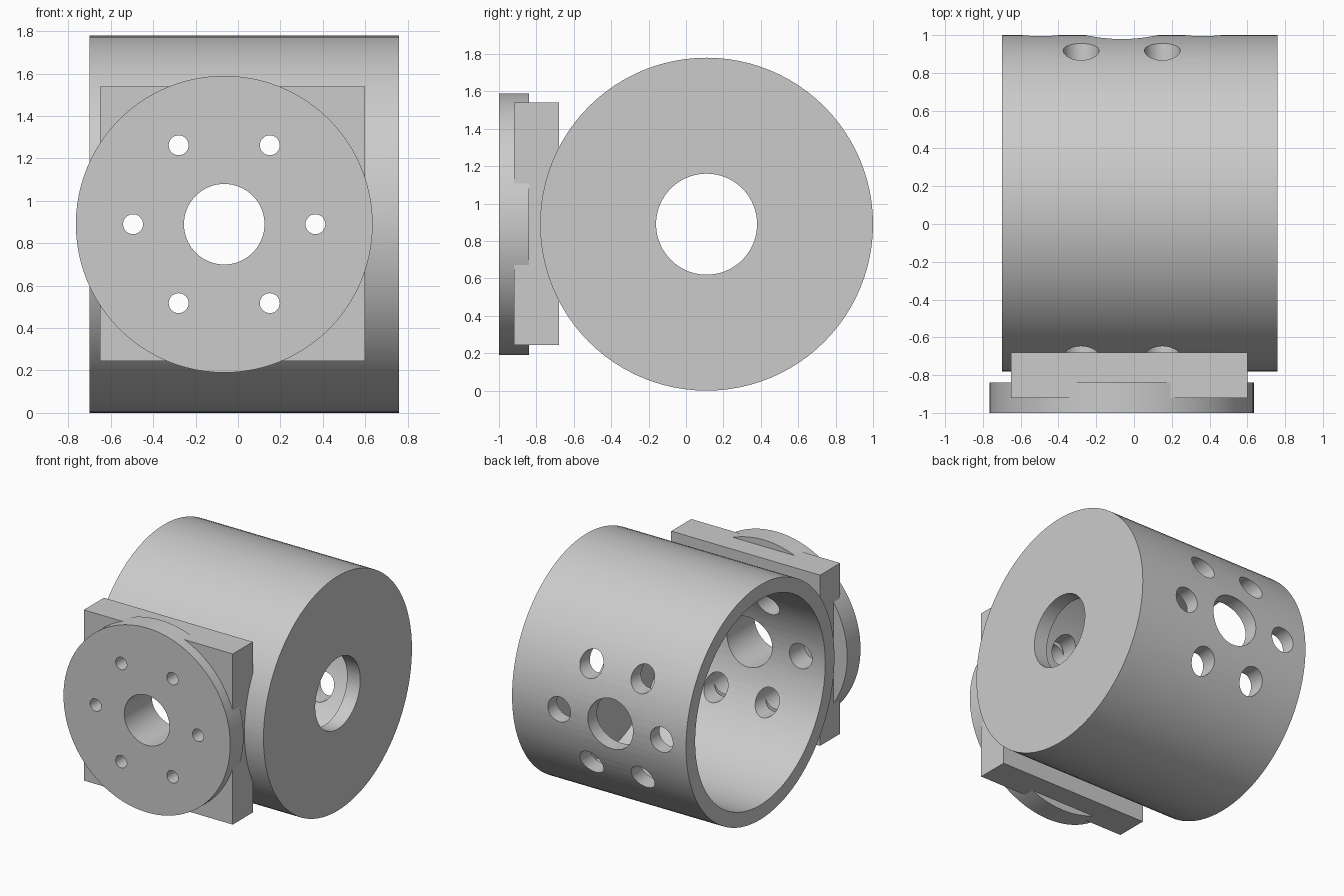
import bpy, bmesh, math
from mathutils import Matrix, Vector

if "Cube" in bpy.data.objects:
    bpy.data.objects.remove(bpy.data.objects["Cube"], do_unlink=True)

HOLE_X, AXIS_Y, AXIS_Z = -0.065, 0.11, 0.89
BOLT_CIRCLE = 0.43

# Plain grey material
grey = bpy.data.materials.new("light grey")
grey.use_nodes = True
colour = (0.6, 0.6, 0.6, 1)
grey.diffuse_color = colour
grey.node_tree.nodes["Principled BSDF"].inputs["Base Color"].default_value = colour


def make_object(name, bm):
    bmesh.ops.recalc_face_normals(bm, faces=bm.faces)
    mesh = bpy.data.meshes.new(name)
    bm.to_mesh(mesh)
    bm.free()
    mesh.materials.append(grey)
    obj = bpy.data.objects.new(name, mesh)
    bpy.context.collection.objects.link(obj)
    return obj


def add_rod(bm, x, z, radius, y0, y1, sides):
    """Solid cylinder running along y."""
    place = Matrix.Translation((x, (y0 + y1) / 2, z)) @ Matrix.Rotation(math.pi / 2, 4, "X")
    bmesh.ops.create_cone(bm, cap_ends=True, segments=sides, radius1=radius,
                          radius2=radius, depth=y1 - y0, matrix=place)


def hole_cutter(name, bolt_radius, y0, y1, centre=True):
    """Ring of six bolt holes with an optional centre bore."""
    bm = bmesh.new()
    for i in range(6):
        a = i * math.pi / 3
        add_rod(bm, HOLE_X + BOLT_CIRCLE * math.cos(a),
                AXIS_Z + BOLT_CIRCLE * math.sin(a), bolt_radius, y0, y1, 32)
    if centre:
        add_rod(bm, HOLE_X, AXIS_Z, 0.19, y0, y1, 64)
    cutter = make_object(name, bm)
    cutter.hide_render = True
    return cutter


def cut(obj, *cutters):
    bpy.ops.object.select_all(action="DESELECT")
    bpy.context.view_layer.objects.active = obj
    obj.select_set(True)
    for cutter in cutters:
        mod = obj.modifiers.new("holes", "BOOLEAN")
        mod.operation = "DIFFERENCE"
        mod.solver = "EXACT"
        mod.object = cutter
        bpy.ops.object.modifier_apply(modifier=mod.name)
    bpy.ops.object.shade_smooth_by_angle(angle=math.radians(30))


# Hollow drum: open at one end, bored wall at the other
bm = bmesh.new()
profile = [(-0.70, 0.89), (0.76, 0.89), (0.76, 0.27), (0.65, 0.27), (0.65, 0.78), (-0.70, 0.78)]
verts = [bm.verts.new((x, AXIS_Y, AXIS_Z + r)) for x, r in profile]
edges = [bm.edges.new((v, verts[(i + 1) % len(verts)])) for i, v in enumerate(verts)]
bmesh.ops.spin(bm, geom=verts + edges, cent=(0, AXIS_Y, AXIS_Z), axis=(1, 0, 0),
               angle=math.tau, steps=96)
bmesh.ops.remove_doubles(bm, verts=bm.verts, dist=0.0005)
drum = make_object("drum", bm)

# Square mounting plate
bm = bmesh.new()
bmesh.ops.create_cube(bm, size=1)
bmesh.ops.scale(bm, vec=(1.25, 0.24, 1.295), verts=bm.verts)
bmesh.ops.translate(bm, vec=Vector((-0.025, -0.80, 0.8925)), verts=bm.verts)
plate = make_object("mounting_plate", bm)

# Round front flange
bm = bmesh.new()
add_rod(bm, HOLE_X, AXIS_Z, 0.70, -1.0, -0.84, 96)
flange = make_object("front_flange", bm)

# Bolt holes, clearance holes and centre bore
wide = hole_cutter("clearance_hole_cutter", 0.095, -0.84, 1.2)
narrow = hole_cutter("bolt_hole_cutter", 0.047, -1.2, -0.5)
cut(drum, wide)
cut(plate, wide, narrow)
cut(flange, narrow)
for cutter in (wide, narrow):
    bpy.data.objects.remove(cutter, do_unlink=True)
